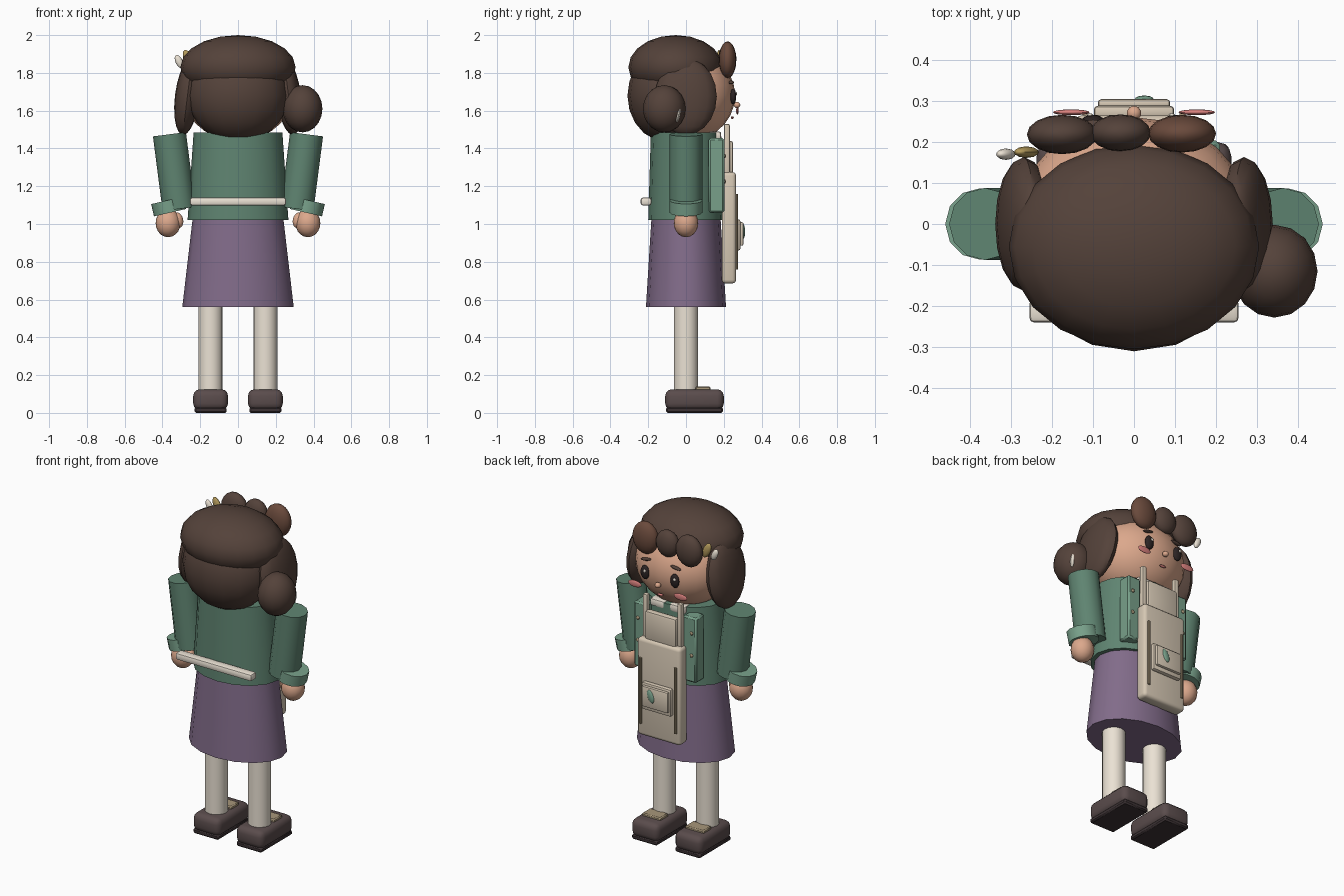
import bpy, bmesh, math
from mathutils import Matrix, Vector, Euler

if "Cube" in bpy.data.objects:
    bpy.data.objects.remove(bpy.data.objects["Cube"])

def mat(name, hexa):
    m = bpy.data.materials.new(name)
    c = [int(hexa[i:i + 2], 16) / 255 for i in (0, 2, 4)]
    m.diffuse_color = [((v + .055) / 1.055) ** 2.4 for v in c] + [1]
    m.use_nodes = True
    m.node_tree.nodes["Principled BSDF"].inputs["Base Color"].default_value = m.diffuse_color
    return m

HAIR, HAIR2 = mat("hair", "54423a"), mat("hair_light", "6a4a3c")
GREEN, CUFF = mat("green", "5f8471"), mat("green_light", "78a08a")
PURPLE, SKIN = mat("purple", "826c8a"), mat("skin", "dca88c")
CREAM, BAG = mat("cream", "ebe2d4"), mat("canvas", "d6c8b4")
TAN, GOLD = mat("tan", "a8977a"), mat("gold", "b39a5c")
SHOE, SOLE = mat("shoe", "5a4c4c"), mat("sole", "3c3234")
DARK, PINK = mat("dark", "2c2424"), mat("pink", "d9817e")

def finish(bm, name, m, loc=(0, 0, 0), rot=(0, 0, 0)):
    me = bpy.data.meshes.new(name)
    bm.to_mesh(me)
    bm.free()
    o = bpy.data.objects.new(name, me)
    o.location = loc
    o.rotation_euler = [math.radians(a) for a in rot]
    me.materials.append(m)
    bpy.context.collection.objects.link(o)
    return o

def ball(name, loc, r, m, rot=(0, 0, 0), seg=16, rings=10):
    bm = bmesh.new()
    bmesh.ops.create_uvsphere(bm, u_segments=seg, v_segments=rings, radius=1)
    bmesh.ops.scale(bm, vec=r, verts=bm.verts)
    return finish(bm, name, m, loc, rot)

def box(name, lo, hi, m, bevel=0.0, seg=2):
    lo, hi = Vector(lo), Vector(hi)
    bm = bmesh.new()
    bmesh.ops.create_cube(bm, size=1)
    bmesh.ops.scale(bm, vec=hi - lo, verts=bm.verts)
    if bevel:
        bmesh.ops.bevel(bm, geom=bm.edges[:], offset=bevel, segments=seg, profile=.5, affect='EDGES')
    return finish(bm, name, m, (lo + hi) / 2)

def rod(name, a, b, r, m, seg=12):
    a, b = Vector(a), Vector(b)
    bm = bmesh.new()
    bmesh.ops.create_cone(bm, cap_ends=True, segments=seg, radius1=r, radius2=r, depth=(b - a).length)
    q = Vector((0, 0, 1)).rotation_difference(b - a)
    bmesh.ops.rotate(bm, cent=(0, 0, 0), matrix=q.to_matrix(), verts=bm.verts)
    return finish(bm, name, m, (a + b) / 2)

def frustum(name, z0, z1, r0, r1, m, seg=16):
    """Elliptical frustum with (x, y) radii at the bottom and top."""
    bm = bmesh.new()
    bmesh.ops.create_cone(bm, cap_ends=True, segments=seg, radius1=1, radius2=1, depth=z1 - z0)
    for v in bm.verts:
        r = r0 if v.co.z < 0 else r1
        v.co.x *= r[0]
        v.co.y *= r[1]
    return finish(bm, name, m, (0, 0, (z0 + z1) / 2))

# Body
frustum("skirt", .56, 1.03, (.295, .212), (.24, .183), PURPLE)
frustum("torso", 1.02, 1.485, (.267, .2), (.235, .186), GREEN)
rod("neck", (0, .01, 1.42), (0, .01, 1.52), .09, SKIN)

# Limbs, shoes and paired details
for s, n in ((-1, "left"), (1, "right")):
    x = .145 * s
    rod(n + "_leg", (x, 0, .1), (x, 0, .6), .064, CREAM, 16)
    box(n + "_shoe", (x - .092, -.11, .015), (x + .092, .2, .125), SHOE, .035, 3)
    box(n + "_sole", (x - .085, -.105, 0), (x + .085, .195, .03), SOLE, .008, 1)
    box(n + "_shoe_strap", (x - .062, .05, .115), (x + .062, .13, .14), TAN, .006, 1)
    rod(n + "_sleeve", (.363 * s, 0, 1.475), (.312 * s, 0, 1.08), .088, GREEN)
    rod(n + "_cuff", (.375 * s, 0, 1.125), (.36 * s, 0, 1.06), .087, CUFF)
    ball(n + "_hand", (.37 * s, 0, 1.005), (.066, .065, .075), SKIN)
    ball(n + "_thumb", (.318 * s, -.005, 1.02), (.028, .028, .042), SKIN, (0, 12 * s, 0))
    # Cardigan front panels
    box(n + "_cardigan_panel", (.165 * s - .045, .12, 1.06), (.165 * s + .045, .203, 1.455), CUFF, .01, 1)
    for z in (1.36, 1.225):
        ball(n + "_button", (.18 * s, .205, z), (.011, .007, .011), TAN, seg=8, rings=6)
    box(n + "_collar", (.065 * s - .05, .12, 1.445), (.065 * s + .05, .185, 1.49), CREAM, .012)
    # Bag straps and piping
    box(n + "_bag_strap", (.115 * s - .016, .2, 1.18), (.115 * s + .016, .232, 1.53), BAG, .01)
    rod(n + "_bag_piping", (.118 * s, .268, .76), (.118 * s, .268, 1.16), .008, TAN, 8)
    # Face pairs
    ball(n + "_eye", (.1 * s, .25, 1.675), (.028, .016, .042), DARK)
    ball(n + "_eye_glint", (.1 * s - .008, .266, 1.69), (.008, .004, .01), CREAM, seg=8, rings=6)
    ball(n + "_eyebrow", (.1 * s, .24, 1.75), (.036, .014, .008), HAIR, (0, 10 * s, 0), 10, 6)
    ball(n + "_cheek", (.153 * s, .272, 1.6), (.045, .007, .02), PINK)
    # Side hair
    ball(n + "_side_hair", (.268 * s, 0, 1.675), (.066, .163, .205), HAIR, (0, -7 * s, 0))

# Head
ball("head", (0, .01, 1.68), (.285, .25, .24), SKIN, seg=24, rings=14)
ball("nose", (0, .27, 1.63), (.018, .018, .016), SKIN, seg=10, rings=8)
ball("mouth", (0, .245, 1.563), (.022, .008, .007), PINK, seg=10, rings=6)

# Hair
ball("hair_cap", (0, -.055, 1.83), (.305, .25, .17), HAIR, seg=20, rings=10)
ball("back_hair", (0, -.1, 1.68), (.268, .21, .245), HAIR)
ball("hair_bun", (.342, -.115, 1.61), (.105, .113, .125), HAIR)
ball("bun_tie", (.405, -.042, 1.58), (.015, .011, .042), CREAM, (-10, 0, 0), 10, 8)
ball("fringe_a", (-.175, .218, 1.865), (.086, .048, .095), HAIR)
ball("fringe_b", (-.033, .222, 1.875), (.074, .045, .08), HAIR)
ball("fringe_c", (.117, .22, 1.87), (.083, .046, .097), HAIR2)
ball("gold_hair_pin", (-.262, .175, 1.875), (.024, .014, .05), GOLD, (0, -25, 0), 12, 8)
ball("cream_hair_pin", (-.312, .17, 1.86), (.019, .014, .038), CREAM, (0, -25, 0), 12, 8)

# Bag worn on the chest and its rear belt
box("bag_body", (-.145, .19, .685), (.145, .265, 1.275), BAG, .02, 3)
box("bag_flap", (-.105, .205, 1.25), (.105, .25, 1.44), BAG, .014)
box("bag_pocket", (-.098, .255, .86), (.098, .288, 1.025), BAG, .01)
box("bag_pocket_flap", (-.088, .28, .885), (.088, .304, 1.01), BAG, .008)
ball("leaf_patch", (.025, .304, .96), (.02, .009, .04), CUFF, (0, 20, 0), 12, 8)
box("rear_belt", (-.255, -.24, 1.098), (.255, -.183, 1.14), CREAM, .012)

# Smooth shading with crisp edges
bpy.ops.object.select_all(action='SELECT')
bpy.context.view_layer.objects.active = bpy.data.objects["head"]
bpy.ops.object.shade_smooth_by_angle(angle=math.radians(40))
